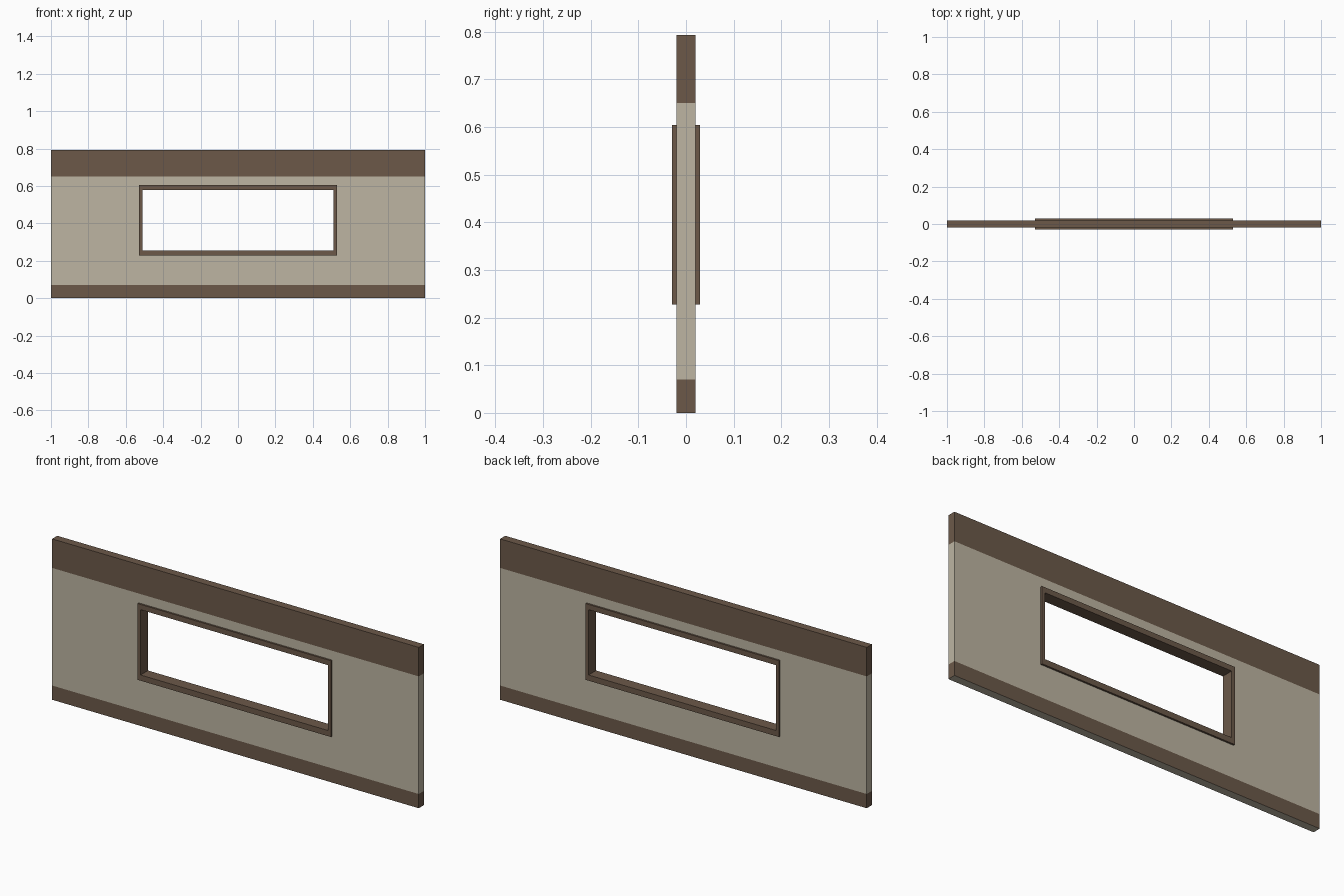
import bpy, bmesh

if "Cube" in bpy.data.objects:
    bpy.data.objects.remove(bpy.data.objects["Cube"])


def material(name, rgb):
    # sRGB 0-255 to linear
    m = bpy.data.materials.new(name)
    lin = [((c / 255 + 0.055) / 1.055) ** 2.4 for c in rgb]
    m.diffuse_color = (*lin, 1)
    m.use_nodes = True
    m.node_tree.nodes["Principled BSDF"].inputs["Base Color"].default_value = m.diffuse_color
    return m


brown = material("brown wood", (108, 89, 73))
beige = material("beige plaster", (189, 181, 162))


def panel(name, xs, zs, half_depth, hole, mats):
    """Grid of cells in the xz plane, minus the hole cells, thickened in y."""
    bm = bmesh.new()
    grid = [[bm.verts.new((x, -half_depth, z)) for z in zs] for x in xs]
    for i in range(len(xs) - 1):
        for j in range(len(zs) - 1):
            if (i, j) not in hole:
                bm.faces.new((grid[i][j], grid[i + 1][j],
                              grid[i + 1][j + 1], grid[i][j + 1]))
    bmesh.ops.delete(bm, geom=[v for v in bm.verts if not v.link_faces], context='VERTS')
    ext = bmesh.ops.extrude_face_region(bm, geom=bm.faces[:], use_keep_orig=True)
    moved = [g for g in ext["geom"] if isinstance(g, bmesh.types.BMVert)]
    bmesh.ops.translate(bm, verts=moved, vec=(0, 2 * half_depth, 0))
    bmesh.ops.recalc_face_normals(bm, faces=bm.faces[:])
    mesh = bpy.data.meshes.new(name)
    bm.to_mesh(mesh)
    bm.free()
    for m in mats:
        mesh.materials.append(m)
    obj = bpy.data.objects.new(name, mesh)
    bpy.context.collection.objects.link(obj)
    return obj


# Wall with timber bands at top and bottom; the underside stays plaster
wall = panel("wall", [-1, -0.52, 0.52, 1], [0, 0.07, 0.242, 0.592, 0.65, 0.793],
             0.02, {(1, 2)}, [beige, brown])
for f in wall.data.polygons:
    z = f.center.z
    f.material_index = int(0.001 < z < 0.07 or z > 0.651)

# Window frame, standing proud of the wall on both sides
panel("window_frame", [-0.528, -0.511, 0.511, 0.528], [0.228, 0.256, 0.578, 0.604],
      0.029, {(1, 1)}, [brown])
